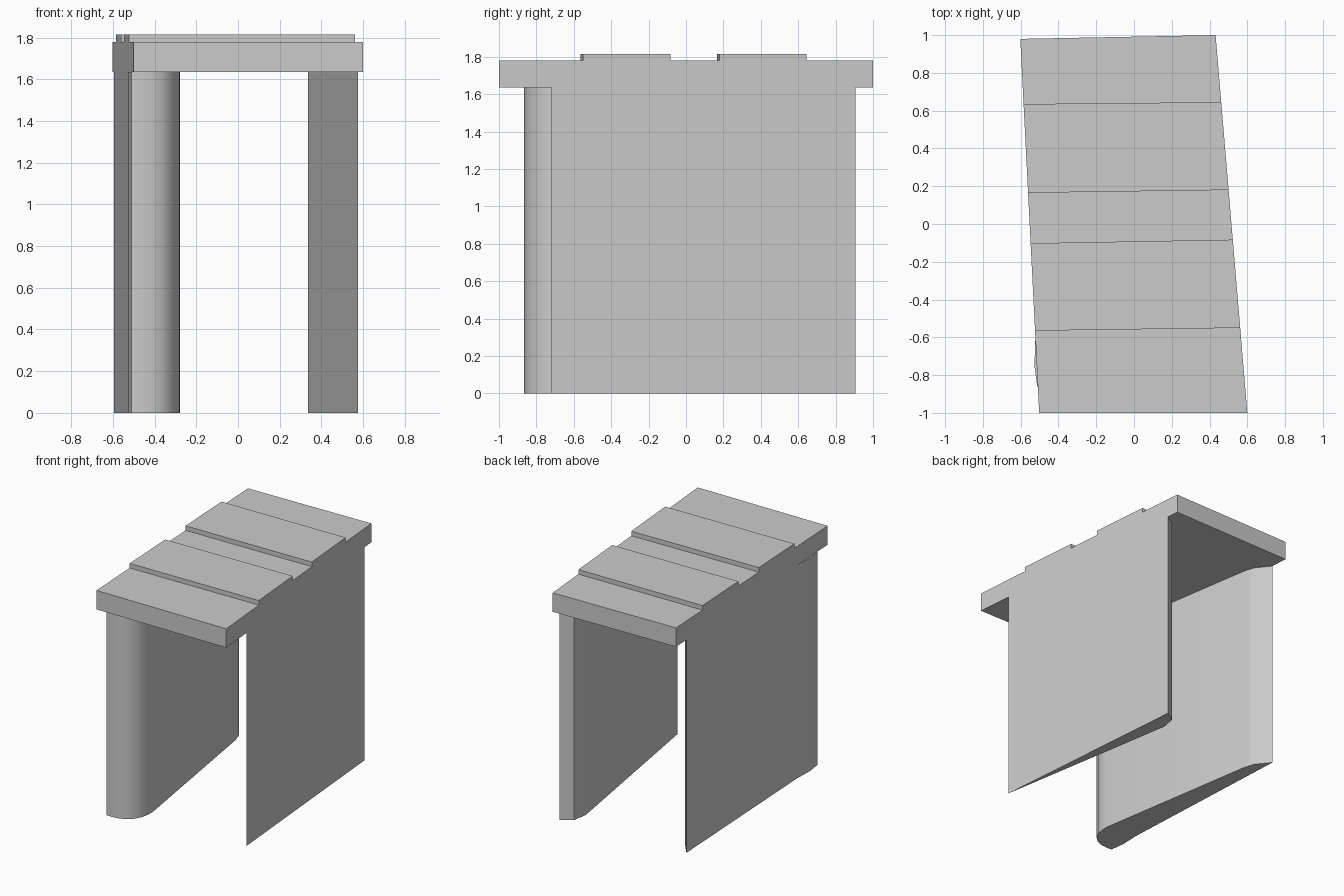
import bpy, bmesh

if "Cube" in bpy.data.objects:
    bpy.data.objects.remove(bpy.data.objects["Cube"])

# Plan corners of the roof slab
BL, BR, FR, FL = (-0.602, 0.98), (0.432, 1.0), (0.60, -1.0), (-0.502, -1.0)
Z_UNDER, Z_ROOF, Z_STRIP = 1.635, 1.78, 1.815


def prism(name, outline, z0, z1, smooth=None):
    """Extrude a plan outline from z0 to z1."""
    bm = bmesh.new()
    face = bm.faces.new([bm.verts.new((x, y, z0)) for x, y in outline])
    ext = bmesh.ops.extrude_face_region(bm, geom=[face], use_keep_orig=True)
    top = [v for v in ext["geom"] if isinstance(v, bmesh.types.BMVert)]
    bmesh.ops.translate(bm, verts=top, vec=(0, 0, z1 - z0))
    bmesh.ops.recalc_face_normals(bm, faces=bm.faces)
    mesh = bpy.data.meshes.new(name)
    bm.to_mesh(mesh)
    bm.free()
    obj = bpy.data.objects.new(name, mesh)
    bpy.context.collection.objects.link(obj)
    if smooth:
        bpy.ops.object.select_all(action='DESELECT')
        obj.select_set(True)
        bpy.context.view_layer.objects.active = obj
        bpy.ops.object.shade_smooth_by_angle(angle=smooth)
    return obj


def on_edge(front, back, y):
    """Point at depth y on a slab side edge."""
    t = (y - front[1]) / (back[1] - front[1])
    return (front[0] + t * (back[0] - front[0]), y)


# Roof slab
prism("roof_slab", [FL, FR, BR, BL], Z_UNDER, Z_ROOF)

# Two raised strips, each given by left and right depth ranges
strips = [(-0.565, -0.102, -0.55, -0.083), (0.165, 0.635, 0.18, 0.645)]
for i, (l0, l1, r0, r1) in enumerate(strips):
    prism(f"roof_strip_{i + 1}",
          [on_edge(FL, BL, l0), on_edge(FR, BR, r0),
           on_edge(FR, BR, r1), on_edge(FL, BL, l1)], Z_ROOF, Z_STRIP)

# Left wall: rounded thick front, tapering to a chamfered back
left = [on_edge(FL, BL, 0.845), on_edge(FL, BL, -0.6), (-0.527, -0.75),
        (-0.512, -0.863), (-0.465, -0.865), (-0.41, -0.858), (-0.36, -0.838),
        (-0.32, -0.80), (-0.292, -0.75), (-0.28, -0.69), (-0.278, -0.64),
        (-0.485, 0.66), (-0.51, 0.74)]
prism("left_wall", left, 0, Z_UNDER, smooth=0.5)

# Right wall: knife edge at the front, chamfered back
right = [on_edge(FR, BR, -0.72), on_edge(FR, BR, 0.905),
         (0.355, 0.85), (0.335, 0.74)]
prism("right_wall", right, 0, Z_UNDER)
